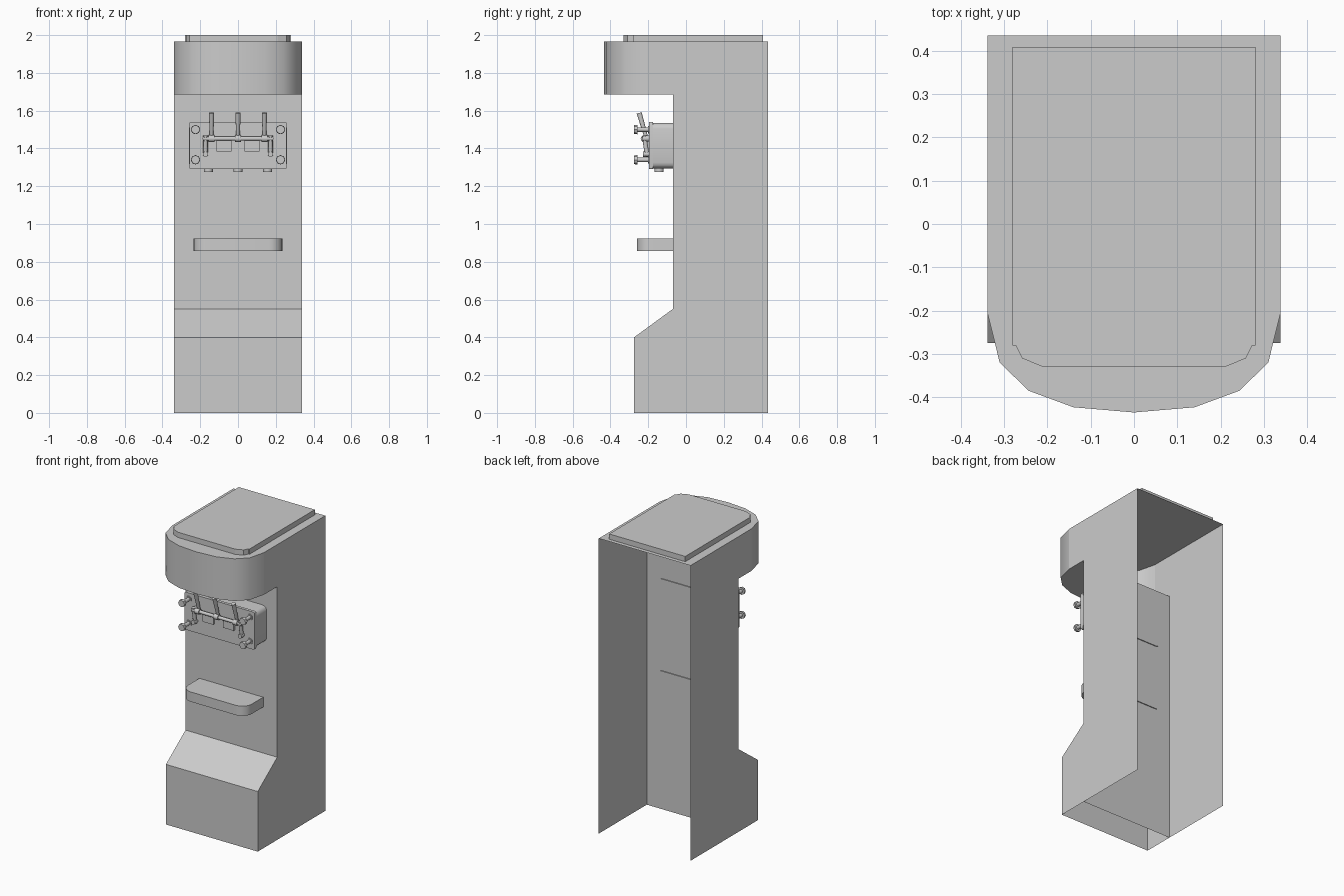
import bpy, bmesh, math
from mathutils import Vector

cube = bpy.data.objects.get("Cube")
if cube:
    bpy.data.objects.remove(cube, do_unlink=True)

grey = bpy.data.materials.new("plain grey")
grey.use_nodes = True
grey.diffuse_color = (0.6, 0.6, 0.6, 1)
grey.node_tree.nodes["Principled BSDF"].inputs["Base Color"].default_value = (0.6, 0.6, 0.6, 1)


def finish(name, bm, smooth=None):
    mesh = bpy.data.meshes.new(name)
    bm.to_mesh(mesh)
    bm.free()
    mesh.materials.append(grey)
    obj = bpy.data.objects.new(name, mesh)
    bpy.context.collection.objects.link(obj)
    if smooth:
        bpy.ops.object.select_all(action='DESELECT')
        obj.select_set(True)
        bpy.context.view_layer.objects.active = obj
        bpy.ops.object.shade_smooth_by_angle(angle=math.radians(smooth))
    return obj


def face(bm, pts):
    return bm.faces.new([bm.verts.new(p) for p in pts])


def prism(name, outline, z0, z1, smooth=None):
    """Closed vertical extrusion of an xy outline."""
    bm = bmesh.new()
    base = face(bm, [(x, y, z0) for x, y in outline])
    ext = bmesh.ops.extrude_face_region(bm, geom=[base])
    verts = [v for v in ext["geom"] if isinstance(v, bmesh.types.BMVert)]
    bmesh.ops.translate(bm, verts=verts, vec=(0, 0, z1 - z0))
    bmesh.ops.recalc_face_normals(bm, faces=bm.faces)
    return finish(name, bm, smooth)


def box(name, lo, hi, bevel=0.0):
    bm = bmesh.new()
    bmesh.ops.create_cube(bm, size=1)
    for v in bm.verts:
        v.co = Vector([(a + b) / 2 + c * (b - a) for a, b, c in zip(lo, hi, v.co)])
    if bevel:
        edges = [e for e in bm.edges if abs(e.verts[0].co.y - e.verts[1].co.y) > 0.01]
        bmesh.ops.bevel(bm, geom=edges, offset=bevel, segments=3, profile=0.5, affect='EDGES')
    return finish(name, bm, 40 if bevel else None)


def rod(name, a, b, r0, r1=None, sides=12):
    """Round bar from point a to point b."""
    a, b = Vector(a), Vector(b)
    bm = bmesh.new()
    bmesh.ops.create_cone(bm, cap_ends=True, segments=sides, radius1=r0,
                          radius2=r0 if r1 is None else r1, depth=(b - a).length)
    turn = (b - a).to_track_quat('Z', 'Y')
    for v in bm.verts:
        v.co = turn @ v.co + (a + b) / 2
    return finish(name, bm, 40)


def mirrored(half):
    """Complete a right-hand outline that runs from the back to the centre."""
    return half + [(-x, y) for x, y in reversed(half) if x > 0]


# Cabinet shell: open at the back and underneath
W, BACK, PANEL, BASE = 0.338, 0.435, -0.07, -0.275
HOOD0, TOP = 1.685, 1.965
hood = mirrored([(W, -0.207), (0.31, -0.32), (0.243, -0.385), (0.14, -0.423), (0, -0.435)])
front = [(BASE, 0), (BASE, 0.4), (PANEL, 0.55), (PANEL, HOOD0)]
bm = bmesh.new()
for x in (-W, W):
    side = [(BACK, 0)] + front + [(-0.207, HOOD0), (-0.207, TOP), (BACK, TOP)]
    pts = [(x, y, z) for y, z in side]
    face(bm, pts if x < 0 else pts[::-1])
for (y0, z0), (y1, z1) in zip(front, front[1:]):
    face(bm, [(-W, y0, z0), (W, y0, z0), (W, y1, z1), (-W, y1, z1)])
face(bm, [(-W, PANEL, 0), (W, PANEL, 0), (W, PANEL, 0.55), (-W, PANEL, 0.55)])
face(bm, [(x, y, HOOD0) for x, y in [(W, PANEL)] + hood + [(-W, PANEL)]])
face(bm, [(x, y, TOP) for x, y in ([(W, BACK)] + hood + [(-W, BACK)])[::-1]])
finish("cabinet_shell", bm)

# Curved hood front
bm = bmesh.new()
for (x0, y0), (x1, y1) in zip(hood, hood[1:]):
    face(bm, [(x1, y1, HOOD0), (x0, y0, HOOD0), (x0, y0, TOP), (x1, y1, TOP)])
bmesh.ops.remove_doubles(bm, verts=bm.verts, dist=0.0001)
finish("hood_front", bm, 45)

# Raised lid
lid = mirrored([(0.28, 0.408), (0.28, -0.28), (0.273, -0.28), (0.258, -0.31), (0.21, -0.33)])
prism("lid", lid, TOP, 2.0)

# Shelf with rounded front corners
R = 0.07
corner = [(0.165 + R * math.sin(math.radians(a)), -0.19 - R * math.cos(math.radians(a)))
          for a in range(90, -1, -15)]
prism("shelf", mirrored([(0.235, PANEL + 0.006)] + corner), 0.857, 0.922, 40)

# Dispenser block and face plate
box("dispenser_block", (-0.26, -0.175, 1.295), (0.26, PANEL + 0.006, 1.535), 0.03)
box("dispenser_face", (-0.257, -0.195, 1.29), (0.257, -0.175, 1.54), 0.008)

# Corner knobs
for sx in (-1, 1):
    for z in (1.34, 1.5):
        x = 0.225 * sx
        rod("knob_stem", (x, -0.19, z), (x, -0.262, z), 0.012)
        rod("knob_collar", (x, -0.19, z), (x, -0.2, z), 0.02)
        rod("knob_head", (x, -0.258, z), (x, -0.275, z), 0.025, 0.023, 8)

# Handle bar with end brackets
rod("handle_bar", (-0.185, -0.222, 1.452), (0.185, -0.222, 1.452), 0.011)
for sx in (-1, 1):
    x = 0.172 * sx
    rod("bar_bracket", (x, -0.222, 1.468), (x, -0.205, 1.36), 0.012)
    rod("bracket_foot", (x, -0.19, 1.37), (x, -0.228, 1.37), 0.014)
    rod("bracket_mount", (x, -0.19, 1.452), (x, -0.228, 1.452), 0.016)
    box("valve_plate", (0.075 * sx - 0.04, -0.21, 1.385), (0.075 * sx + 0.04, -0.19, 1.45))

# Levers and spouts
for i in (-1, 0, 1):
    x = 0.14 * i
    rod("lever", (x, -0.205, 1.44), (x, -0.248, 1.588), 0.009, 0.014)
    rod("lever_hub", (x - 0.016, -0.222, 1.452), (x + 0.016, -0.222, 1.452), 0.018)
    rod("spout", (0.157 * i, -0.142, 1.275), (0.157 * i, -0.142, 1.3), 0.024)
